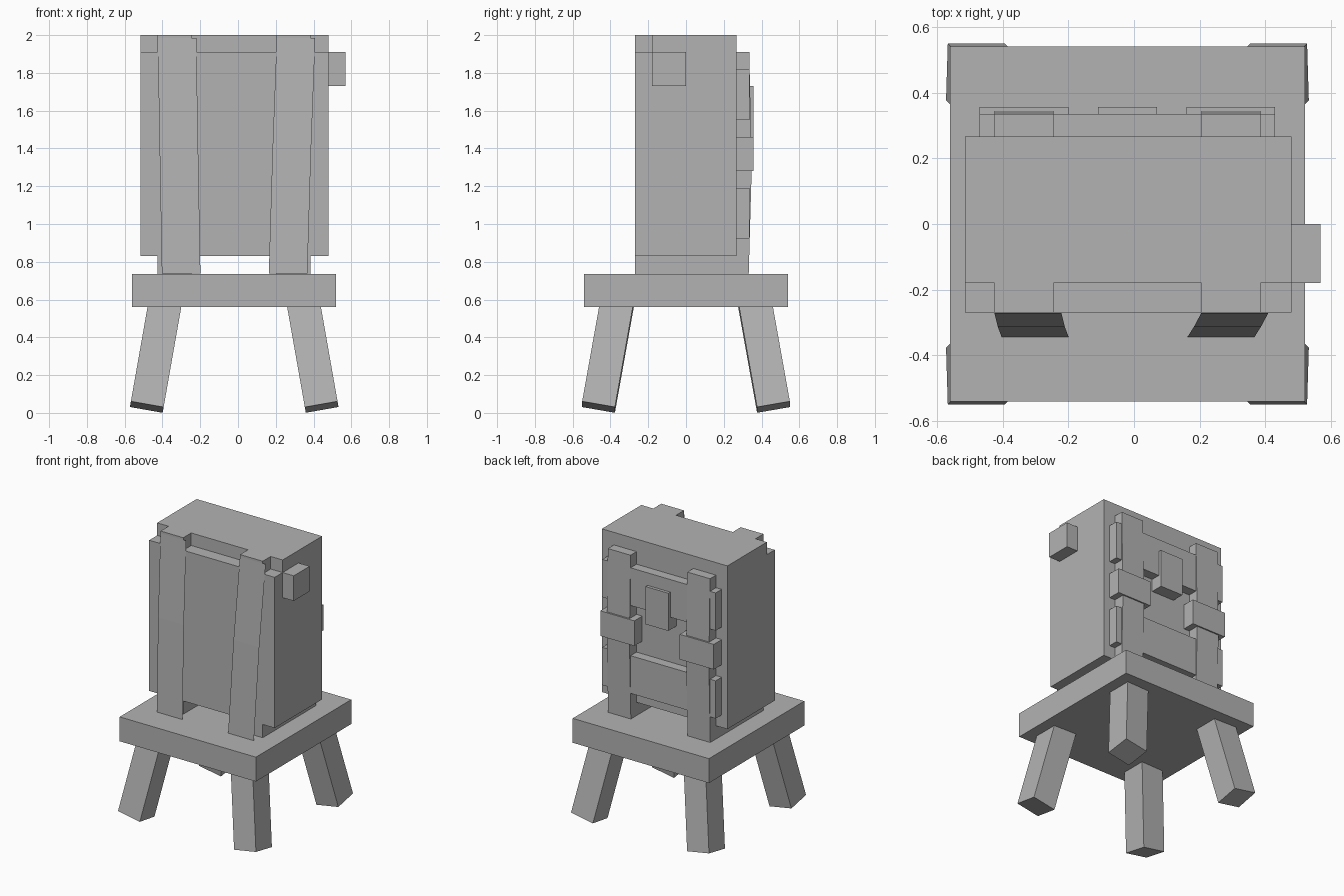
import bpy
import bmesh
from math import radians
from mathutils import Euler, Matrix, Vector

if "Cube" in bpy.data.objects:
    bpy.data.objects.remove(bpy.data.objects["Cube"], do_unlink=True)

GREY = (0.45, 0.45, 0.45, 1.0)
CX = -0.02  # symmetry plane of the bag and stool

grey = bpy.data.materials.new("plain_grey")
grey.use_nodes = True
grey.diffuse_color = GREY
grey.node_tree.nodes["Principled BSDF"].inputs["Base Color"].default_value = GREY


def finish(name, bm, closed=True):
    if closed:
        bmesh.ops.recalc_face_normals(bm, faces=bm.faces)
    mesh = bpy.data.meshes.new(name)
    bm.to_mesh(mesh)
    bm.free()
    mesh.materials.append(grey)
    obj = bpy.data.objects.new(name, mesh)
    bpy.context.collection.objects.link(obj)
    return obj


def prism(name, x0, x1, profile):
    """Extrude a (y, z) profile along x."""
    bm = bmesh.new()
    face = bm.faces.new([bm.verts.new((x0, y, z)) for y, z in profile])
    ext = bmesh.ops.extrude_face_region(bm, geom=[face])["geom"]
    moved = [v for v in ext if isinstance(v, bmesh.types.BMVert)]
    bmesh.ops.translate(bm, verts=moved, vec=(x1 - x0, 0, 0))
    return finish(name, bm)


def box(name, x0, x1, y0, y1, z0, z1):
    return prism(name, x0, x1, [(y0, z0), (y1, z0), (y1, z1), (y0, z1)])


def leg(name, sx, sy):
    """Square leg splayed outwards in both directions."""
    length, width = 0.58, 0.176
    tilt = Euler((sy * radians(10), -sx * radians(10), 0)).to_matrix().to_4x4()
    foot = Vector((CX + sx * 0.463, sy * 0.463, 0.031))
    bm = bmesh.new()
    bmesh.ops.create_cube(bm, size=1)
    bmesh.ops.transform(bm, verts=bm.verts, matrix=Matrix.Translation(foot) @ tilt
                        @ Matrix.Diagonal((width, width, length, 1))
                        @ Matrix.Translation((0, 0, 0.5)))
    return finish(name, bm)


def ribbon(name, rows, width):
    """Thin hanging sheet through (x, y, z) left-edge points, top to bottom."""
    bm = bmesh.new()
    pairs = [(bm.verts.new((x, y, z)), bm.verts.new((x + width, y, z)))
             for x, y, z in rows]
    for (a, b), (c, d) in zip(pairs, pairs[1:]):
        bm.faces.new((c, d, b, a))
    return finish(name, bm, closed=False)


# Stool
box("stool_seat", CX - 0.54, CX + 0.54, -0.54, 0.54, 0.56, 0.735)
for sx, x_name in ((-1, "right"), (1, "left")):
    for sy, y_name in ((-1, "front"), (1, "back")):
        leg(f"stool_leg_{y_name}_{x_name}", sx, sy)

# Bag body with a stepped top front edge
prism("bag_body", -0.515, 0.48, [(-0.27, 0.83), (0.267, 0.83), (0.267, 2.0),
                                 (-0.18, 2.0), (-0.18, 1.91), (-0.27, 1.91)])

# Straps wrapped around the bag, bulging slightly at the back
wrap = [(-0.27, 0.735), (0.332, 0.735), (0.348, 1.3), (0.335, 1.91),
        (0.267, 1.91), (0.267, 2.0), (-0.27, 2.0)]
for side, name in ((-1, "right"), (1, "left")):
    mid = CX + side * 0.315
    prism(f"wrap_strap_{name}", mid - 0.09, mid + 0.09, wrap)
    box(f"strap_buckle_{name}", CX + side * 0.18, CX + side * 0.45,
        0.267, 0.357, 1.28, 1.46)

# Shoulder straps hanging away from the front
ribbon("shoulder_strap_right", [(-0.425, -0.271, 1.985), (-0.415, -0.312, 1.4),
                                (-0.403, -0.344, 0.737)], 0.204)
ribbon("shoulder_strap_left", [(0.205, -0.271, 1.985), (0.183, -0.312, 1.4),
                               (0.163, -0.344, 0.737)], 0.204)

# Back bands and centre clasp
for name, z in (("lower", 0.92), ("upper", 1.55)):
    box(f"back_band_{name}", CX - 0.45, CX + 0.45, 0.267, 0.335, z, z + 0.27)
box("back_clasp", CX - 0.09, CX + 0.09, 0.267, 0.357, 1.46, 1.73)

# Small block on the bag's side
box("side_block", 0.48, 0.568, -0.18, 0.0, 1.73, 1.91)
